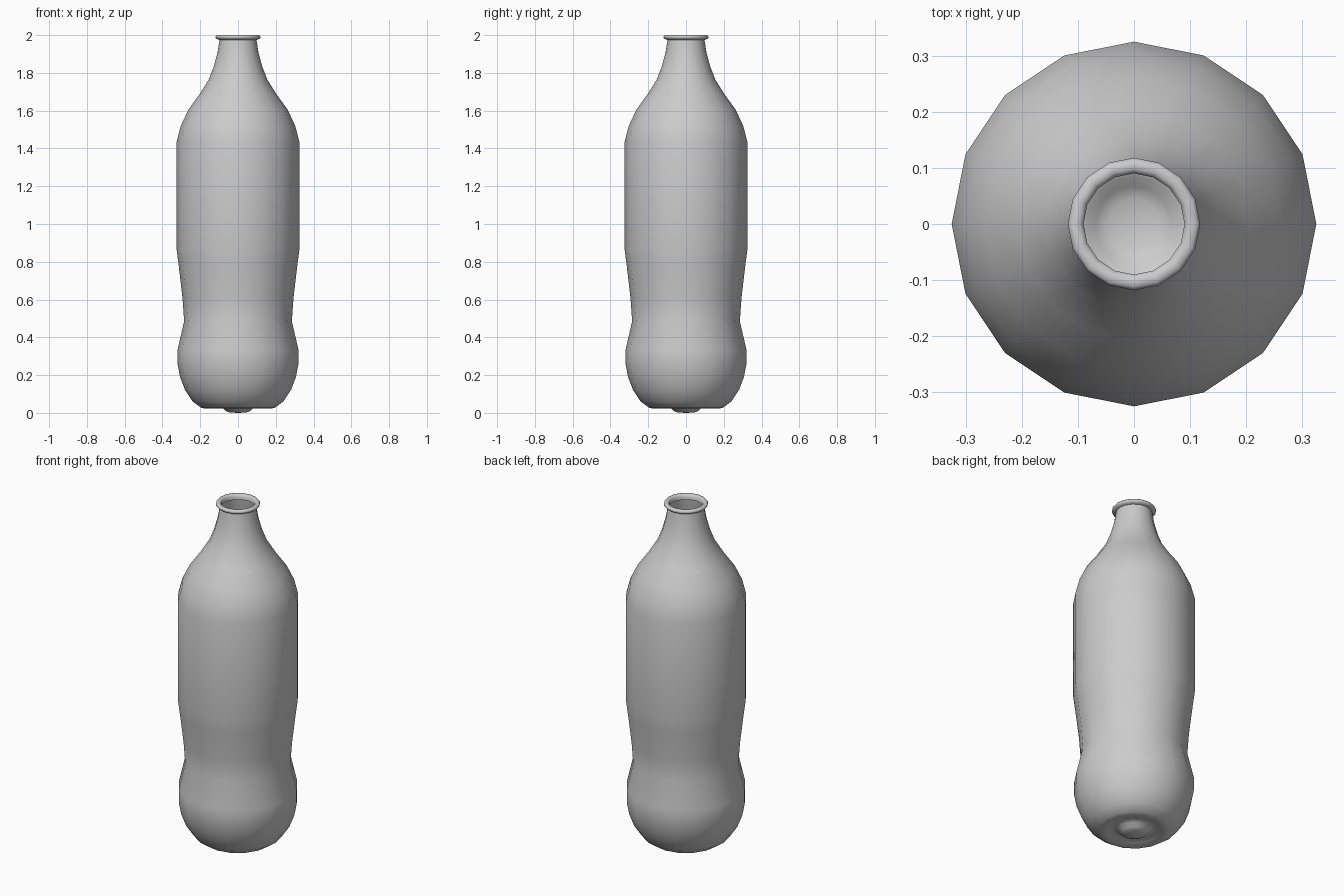
import bpy, bmesh, math

if "Cube" in bpy.data.objects:
    bpy.data.objects.remove(bpy.data.objects["Cube"])

SIDES = 16


def lathe(name, profile, sides=SIDES):
    """Revolve (radius, height) points around z; radius 0 becomes a pole."""
    bm = bmesh.new()
    rings = []
    for r, z in profile:
        if r == 0:
            rings.append([bm.verts.new((0, 0, z))] * sides)
        else:
            rings.append([bm.verts.new((r * math.cos(2 * math.pi * i / sides),
                                        r * math.sin(2 * math.pi * i / sides), z))
                          for i in range(sides)])
    for a, b in zip(rings, rings[1:]):
        for i in range(sides):
            j = (i + 1) % sides
            corners = list(dict.fromkeys((a[i], a[j], b[j], b[i])))
            bm.faces.new(corners)
    mesh = bpy.data.meshes.new(name)
    bm.to_mesh(mesh)
    bm.free()
    obj = bpy.data.objects.new(name, mesh)
    bpy.context.collection.objects.link(obj)
    bpy.context.view_layer.objects.active = obj
    obj.select_set(True)
    bpy.ops.object.shade_smooth_by_angle(angle=math.radians(50))
    obj.select_set(False)
    return obj


# Base: central bump, groove and standing ring
base = [(0, 0.0), (0.045, 0.002), (0.068, 0.012), (0.085, 0.03), (0.11, 0.04),
        (0.14, 0.028), (0.17, 0.022)]
# Rounded foot, pinched waist and straight barrel
body = [(0.195, 0.027), (0.24, 0.06), (0.28, 0.12), (0.307, 0.19), (0.32, 0.26),
        (0.32, 0.335), (0.285, 0.485), (0.294, 0.61), (0.314, 0.78),
        (0.325, 0.865), (0.325, 1.435)]
# Shoulder and neck
neck = [(0.303, 1.52), (0.263, 1.605), (0.205, 1.685), (0.155, 1.765),
        (0.128, 1.835), (0.108, 1.91), (0.098, 1.975)]
# Flared lip with an open mouth
lip = [(0.112, 1.979), (0.118, 1.986), (0.118, 1.993), (0.112, 2.0),
       (0.098, 2.0), (0.09, 1.992), (0.09, 1.97)]

lathe("bottle", base + body + neck + lip)
